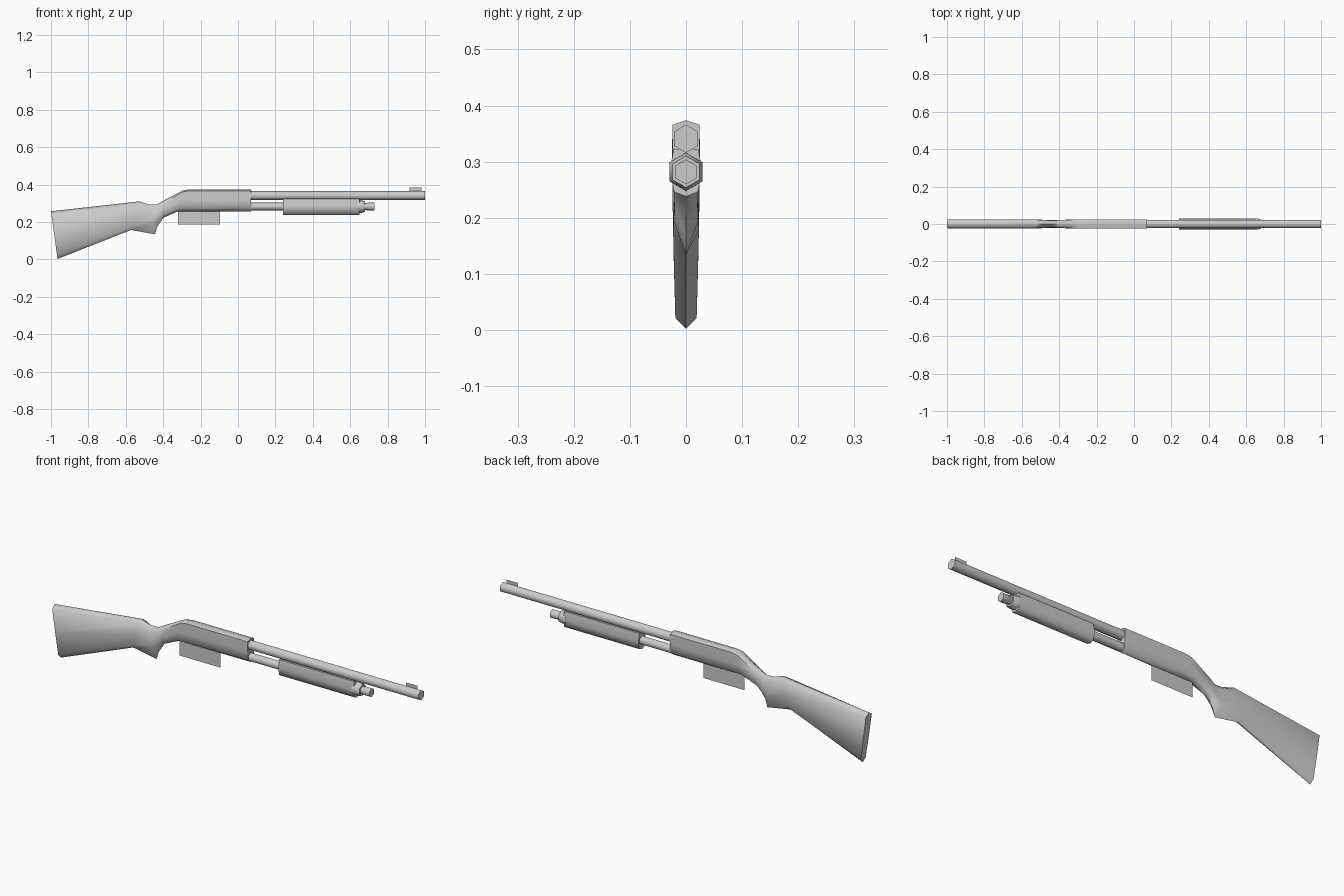
import bpy, bmesh, math

if "Cube" in bpy.data.objects:
    bpy.data.objects.remove(bpy.data.objects["Cube"])


def finish(name, bm, smooth=True):
    bmesh.ops.recalc_face_normals(bm, faces=bm.faces)
    mesh = bpy.data.meshes.new(name)
    bm.to_mesh(mesh)
    bm.free()
    obj = bpy.data.objects.new(name, mesh)
    bpy.context.collection.objects.link(obj)
    if smooth:
        bpy.ops.object.select_all(action='DESELECT')
        obj.select_set(True)
        bpy.context.view_layer.objects.active = obj
        bpy.ops.object.shade_smooth_by_angle(angle=math.radians(62))
    return obj


def loft(name, rings):
    """Skin a list of equal-length point rings and cap both ends."""
    bm = bmesh.new()
    rows = [[bm.verts.new(p) for p in ring] for ring in rings]
    n = len(rows[0])
    for a, b in zip(rows, rows[1:]):
        for i in range(n):
            j = (i + 1) % n
            bm.faces.new((a[i], a[j], b[j], b[i]))
    bm.faces.new(rows[0])
    bm.faces.new(rows[-1])
    return finish(name, bm)


def hex_lathe(name, z, profile):
    """Six-sided turning along x from (x, radius) pairs."""
    angles = [math.radians(60 * i) for i in range(6)]
    return loft(name, [[(x, r * math.sin(a), z + r * math.cos(a)) for a in angles]
                       for x, r in profile])


def plate(name, x0, x1, z0, z1):
    bm = bmesh.new()
    bm.faces.new([bm.verts.new(p) for p in
                  ((x0, 0, z0), (x1, 0, z0), (x1, 0, z1), (x0, 0, z1))])
    return finish(name, bm, False)


def body_ring(xt, zt, xb, zb, wt, wb, ct, cb):
    """Ring between a top and a bottom point; ct, cb are chamfer fractions."""
    half = [(ct, wt), (0.5, (wt + wb) / 2 + 0.001), (1 - cb, wb)]
    sides = [(0, 0)] + half + [(1, 0)] + [(f, -w) for f, w in reversed(half)]
    return [(xt + (xb - xt) * f, w, zt + (zb - zt) * f) for f, w in sides]


# Stock and receiver: top x,z, bottom x,z, half widths, chamfers
stations = [
    (-1.0, .257, -.965, .002, .023, .019, .06, .075),
    (-.526, .310, -.572, .157, .023, .023, .07, .13),
    (-.481, .294, -.444, .134, .020, .022, .12, .38),
    (-.433, .294, -.433, .172, .019, .020, .15, .28),
    (-.400, .313, -.400, .222, .020, .021, .16, .18),
    (-.294, .369, -.320, .257, .024, .024, .08, .12),
    (-.262, .374, -.262, .257, .024, .024, .07, .12),
    (.070, .374, .070, .257, .024, .022, .07, .14),
]
loft("stock_and_receiver", [body_ring(*s) for s in stations])

# Barrel and magazine tube with end cap
hex_lathe("barrel", .341, [(.06, .025), (1.0, .025)])
hex_lathe("magazine_tube", .282, [(.06, .022), (.65, .022)])
hex_lathe("magazine_cap", .282, [(.64, .034), (.66, .034), (.68, .028), (.68, .019),
                                 (.69, .019), (.695, .022), (.73, .022)])

# Sliding fore-end grip
section = [(.022, .323), (.029, .283), (.021, .246), (0, .238),
           (-.021, .246), (-.029, .283), (-.022, .323)]
loft("fore_end", [[(x, y, z) for y, z in section] for x in (.24, .65)])

# Thin flat plates
plate("trigger_guard", -.32, -.095, .185, .262)
plate("front_sight", .917, .98, .36, .383)
